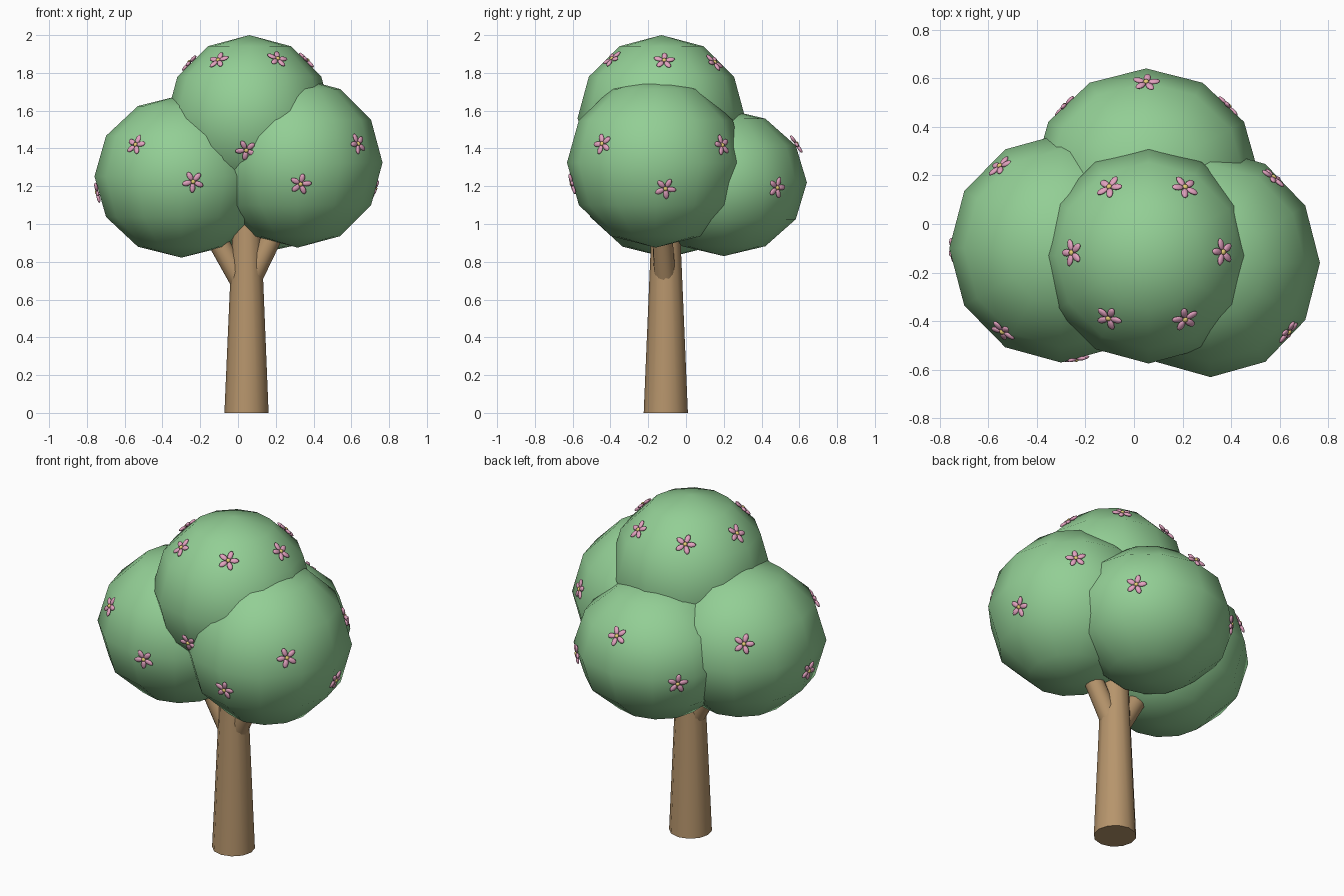
import bpy, bmesh, math, random
from mathutils import Vector, Matrix
from mathutils.bvhtree import BVHTree

if "Cube" in bpy.data.objects:
    bpy.data.objects.remove(bpy.data.objects["Cube"])

random.seed(4)


def material(name, rgb):
    m = bpy.data.materials.new(name)
    m.diffuse_color = (*rgb, 1)
    m.use_nodes = True
    m.node_tree.nodes["Principled BSDF"].inputs["Base Color"].default_value = m.diffuse_color
    return m


LEAF = material("leaf_green", (0.29, 0.62, 0.30))
BARK = material("bark_brown", (0.47, 0.30, 0.15))
PINK = material("petal_pink", (0.76, 0.36, 0.52))
GOLD = material("blossom_yellow", (0.80, 0.62, 0.18))


def make_object(name, bm, mats):
    me = bpy.data.meshes.new(name)
    bm.to_mesh(me)
    bm.free()
    for m in mats:
        me.materials.append(m)
    ob = bpy.data.objects.new(name, me)
    bpy.context.collection.objects.link(ob)
    return ob


def limb(name, a, b, r1, r2):
    """Tapered round limb from a to b."""
    a, b = Vector(a), Vector(b)
    d = b - a
    mat = Matrix.Translation((a + b) / 2) @ d.to_track_quat('Z', 'Y').to_matrix().to_4x4()
    bm = bmesh.new()
    bmesh.ops.create_cone(bm, cap_ends=True, segments=12, radius1=r1, radius2=r2,
                          depth=d.length, matrix=mat)
    for f in bm.faces:
        f.smooth = len(f.verts) == 4
    for e in bm.edges:
        e.smooth = all(len(f.verts) == 4 for f in e.link_faces)
    make_object(name, bm, [BARK])


def blossom(name, pos, normal):
    """Five flattened petals around a small yellow centre."""
    spin = Matrix.Rotation(random.uniform(0, math.tau), 4, 'Z')
    frame = Matrix.Translation(pos) @ normal.to_track_quat('Z', 'Y').to_matrix().to_4x4() @ spin
    bm = bmesh.new()
    for i in range(5):
        m = (frame @ Matrix.Rotation(math.tau * i / 5, 4, 'Z')
             @ Matrix.Translation((0.033, 0, 0)) @ Matrix.Diagonal((0.026, 0.015, 0.009, 1)))
        bmesh.ops.create_uvsphere(bm, u_segments=10, v_segments=6, radius=1, matrix=m)
    n = len(bm.faces)
    m = frame @ Matrix.Translation((0, 0, 0.004)) @ Matrix.Diagonal((0.012, 0.012, 0.009, 1))
    bmesh.ops.create_uvsphere(bm, u_segments=10, v_segments=6, radius=1, matrix=m)
    for i, f in enumerate(bm.faces):
        f.smooth = True
        f.material_index = int(i >= n)
    make_object(name, bm, [PINK, GOLD])


def foliage(name, centre, radii, spots):
    """Low-poly leaf ball with blossoms resting on its surface."""
    c = Vector(centre)
    bm = bmesh.new()
    bmesh.ops.create_uvsphere(bm, u_segments=12, v_segments=6, radius=1,
                              matrix=Matrix.Translation(c) @ Matrix.Diagonal((*radii, 1)))
    for f in bm.faces:
        f.smooth = True
    tree = BVHTree.FromBMesh(bm)
    make_object(name, bm, [LEAF])
    for i, s in enumerate(spots):
        hit = tree.find_nearest(Vector(s))[0]
        nrm = Vector([(hit[k] - c[k]) / radii[k] ** 2 for k in range(3)]).normalized()
        blossom(f"{name}_blossom_{i + 1}", hit + nrm * 0.009, nrm)


# Trunk and two side branches
limb("trunk", (0.045, -0.107, 0), (0.047, -0.107, 1.25), 0.117, 0.064)
limb("left_branch", (0.045, -0.107, 0.645), (-0.20, -0.105, 1.07), 0.058, 0.052)
limb("right_branch", (0.045, -0.107, 0.66), (0.25, -0.135, 1.07), 0.058, 0.052)

# Leaf balls: the top one has a ring of six blossoms plus one low at the front
ring = [(0.05 + 0.33 * math.cos(k * math.pi / 3), -0.11 + 0.33 * math.sin(k * math.pi / 3), 1.88)
        for k in range(6)]
foliage("top_foliage", (0.06, -0.13, 1.56), (0.44, 0.444, 0.44), ring + [(0.04, -0.54, 1.39)])
foliage("left_foliage", (-0.30, -0.10, 1.252), (0.46, 0.47, 0.43),
        [(-0.565, 0.25, 1.41), (-0.755, -0.097, 1.165), (-0.56, -0.458, 1.425), (-0.23, -0.578, 1.215)])
foliage("right_foliage", (0.315, -0.16, 1.325), (0.45, 0.47, 0.45),
        [(0.594, 0.21, 1.425), (0.755, -0.10, 1.18), (0.65, -0.458, 1.43), (0.34, -0.625, 1.205)])
foliage("back_foliage", (0.05, 0.20, 1.22), (0.465, 0.44, 0.39),
        [(0.05, 0.58, 1.425), (-0.293, 0.495, 1.185), (0.40, 0.495, 1.185)])
